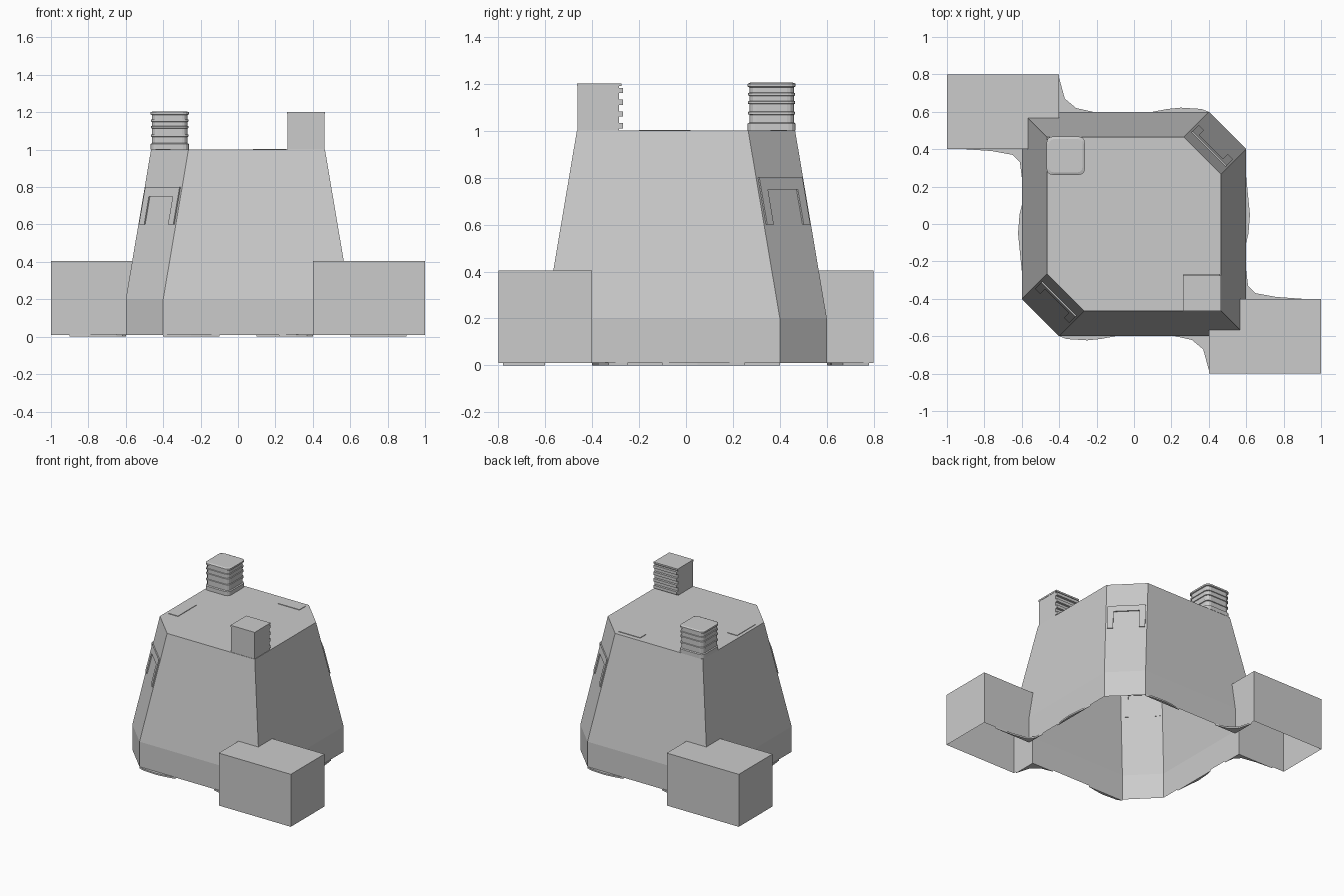
import bpy, bmesh, math
from mathutils import Vector

if "Cube" in bpy.data.objects:
    bpy.data.objects.remove(bpy.data.objects["Cube"])

grey = bpy.data.materials.new("plain grey")
grey.diffuse_color = (0.6, 0.6, 0.6, 1)
grey.use_nodes = True
grey.node_tree.nodes["Principled BSDF"].inputs["Base Color"].default_value = grey.diffuse_color


def finish(name, bm):
    bmesh.ops.recalc_face_normals(bm, faces=bm.faces)
    me = bpy.data.meshes.new(name)
    bm.to_mesh(me)
    bm.free()
    me.materials.append(grey)
    ob = bpy.data.objects.new(name, me)
    bpy.context.collection.objects.link(ob)
    return ob


def loft(name, rings):
    """Closed solid through a stack of rings with equal point counts."""
    bm = bmesh.new()
    loops = [[bm.verts.new(p) for p in r] for r in rings]
    for a, b in zip(loops, loops[1:]):
        for i in range(len(a)):
            j = (i + 1) % len(a)
            bm.faces.new((a[i], a[j], b[j], b[i]))
    bm.faces.new(loops[0])
    bm.faces.new(loops[-1])
    return finish(name, bm)


def box(name, lo, hi):
    pts = [(lo[0], lo[1]), (hi[0], lo[1]), (hi[0], hi[1]), (lo[0], hi[1])]
    return loft(name, [[(x, y, z) for x, y in pts] for z in (lo[2], hi[2])])


def slab(name, pts, z0, z1):
    return loft(name, [[(x, y, z) for x, y in pts] for z in (z0, z1)])


# Main tower: square with two opposite chamfered corners, tapering above a band
def half(z):
    return 0.6 - 0.135 * max(0, z - 0.2) / 0.8


def section(z):
    h = half(z)
    c = h - 0.2
    return [(-h, -c, z), (-c, -h, z), (h, -h, z), (h, c, z), (c, h, z), (-h, h, z)]


hull = loft("tower_hull", [section(z) for z in (0.01, 0.2, 1.0)])

# Two corner annexes joined to the tower
for s in (1, -1):
    xs, ys = sorted((0.4 * s, 1.0 * s)), sorted((-0.8 * s, -0.4 * s))
    annex = box("annex_cutter", (xs[0], ys[0], 0.01), (xs[1], ys[1], 0.405))
    mod = hull.modifiers.new("join", 'BOOLEAN')
    mod.operation, mod.solver, mod.object = 'UNION', 'EXACT', annex
    bpy.context.view_layer.objects.active = hull
    bpy.ops.object.modifier_apply(modifier=mod.name)
    bpy.data.objects.remove(annex)

# Open underside
bm = bmesh.new()
bm.from_mesh(hull.data)
floor = [f for f in bm.faces if f.calc_center_median().z < 0.015]
bmesh.ops.delete(bm, geom=floor, context='FACES')
bm.to_mesh(hull.data)
bm.free()
hull.data.update()

# Thin ground webs beside the annexes and bulges along the foot of the walls
webs = [
    [(-0.4, 0.6), (-0.22, 0.6), (-0.31, 0.62), (-0.37, 0.67), (-0.4, 0.78)],
    [(-0.6, 0.4), (-0.9, 0.4), (-0.76, 0.39), (-0.65, 0.37), (-0.61, 0.33), (-0.6, 0.25)],
    [(0.1, 0.6), (0.4, 0.6), (0.36, 0.615), (0.25, 0.622), (0.18, 0.615)],
    [(-0.6, -0.25), (-0.6, 0.1), (-0.612, 0.05), (-0.62, -0.05), (-0.61, -0.15)],
]
for s in (1, -1):
    for i, w in enumerate(webs):
        slab(f"foot_web_{i}", [(x * s, y * s) for x, y in w], 0.0, 0.012)

# Raised frame on each chamfered corner: two posts and a lintel
def chamfer_plate(name, s, u0, u1, z0, z1, t=0.008):
    rings = []
    for z in (z0, z1):
        n = Vector((1, 1, 0)).normalized()
        u = Vector((-1, 1, 0)).normalized()
        mid = Vector((half(z) - 0.1, half(z) - 0.1, 0))
        up = Vector((0, 0, z))
        rings.append([s * (mid + n * d + u * w) + up
                      for w, d in ((u0, -0.005), (u1, -0.005), (u1, t), (u0, t))])
    loft(name, rings)


for s in (1, -1):
    chamfer_plate("corner_lintel", s, -0.13, 0.13, 0.75, 0.80)
    chamfer_plate("corner_post_a", s, -0.13, -0.09, 0.6, 0.75)
    chamfer_plate("corner_post_b", s, 0.09, 0.13, 0.6, 0.75)

# Flat roof hatches
box("roof_hatch_front", (-0.44, -0.2, 0.998), (-0.36, 0.02, 1.004))
box("roof_hatch_back", (0.08, 0.36, 0.998), (0.26, 0.43, 1.004))


# Ribbed canister with rounded corners
def rounded(cx, cy, r, z, c=0.03):
    pts = []
    for k in range(4):
        a = k * math.pi / 2
        sx, sy = (1, -1, -1, 1)[k], (1, 1, -1, -1)[k]
        for j in range(4):
            t = a + j * math.pi / 6
            pts.append((cx + sx * (r - c) + c * math.cos(t),
                        cy + sy * (r - c) + c * math.sin(t), z))
    return pts


profile = [(0.102, 1.0), (0.102, 1.03), (0.095, 1.035)]
for z in (1.075, 1.12, 1.155):
    profile += [(0.095, z - 0.007), (0.1, z - 0.005), (0.1, z + 0.005), (0.095, z + 0.007)]
profile += [(0.095, 1.185), (0.102, 1.188), (0.102, 1.2), (0.09, 1.205)]
loft("canister", [rounded(-0.365, 0.365, r, z) for r, z in profile])

# Roof cabinet with louvres on its back
box("cabinet", (0.265, -0.462, 0.998), (0.462, -0.285, 1.19))
box("cabinet_lid", (0.262, -0.464, 1.19), (0.464, -0.275, 1.202))
for i, z in enumerate((1.01, 1.06, 1.11, 1.16)):
    box(f"cabinet_louvre_{i}", (0.265, -0.29, z), (0.46, -0.268, z + 0.022))
